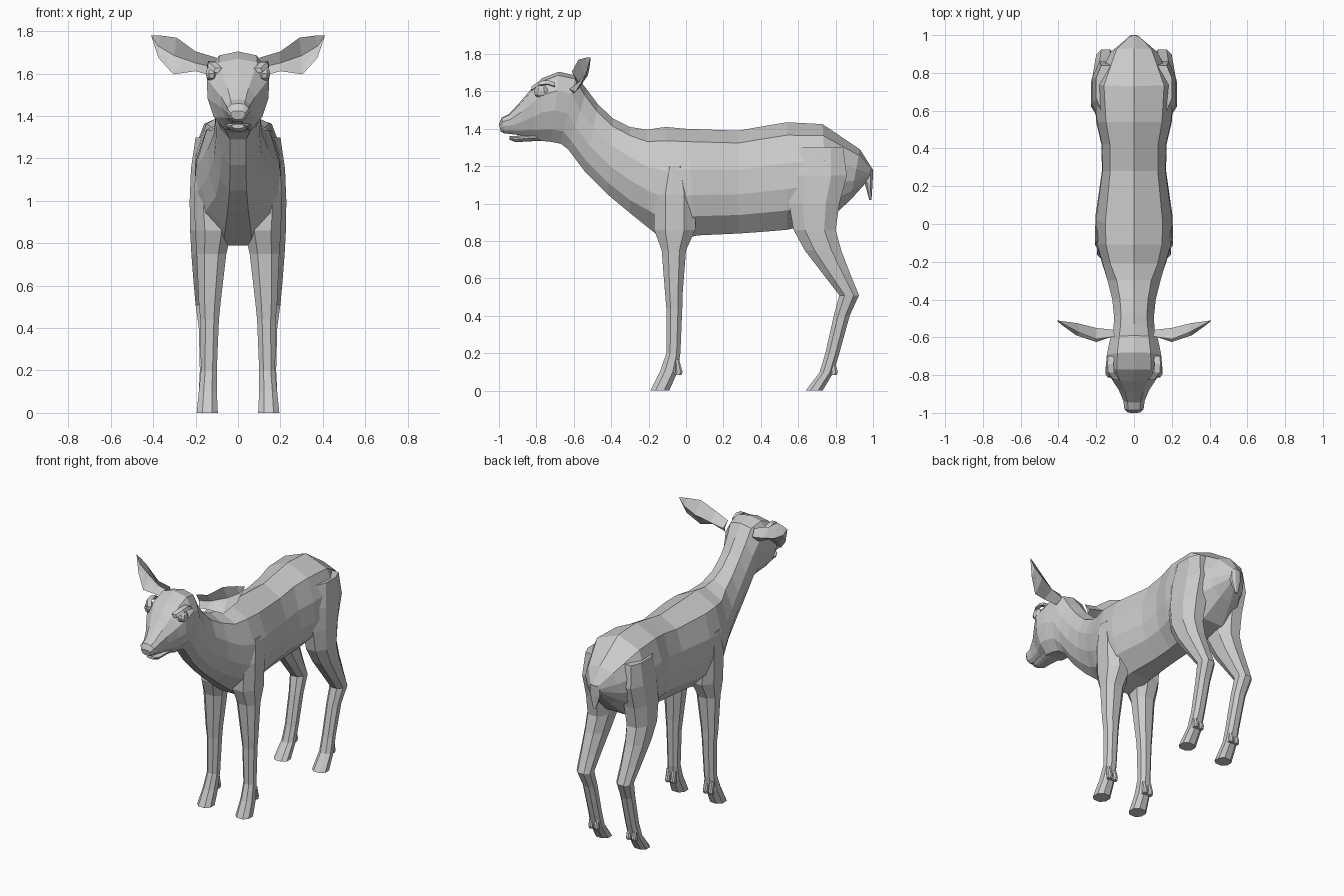
import bpy, bmesh

grey = bpy.data.materials.new("plain grey")
grey.diffuse_color = (0.6, 0.6, 0.6, 1)


def loft(name, rings, mirror=False):
    """Skin a list of equal-length point rings, capped at both ends."""
    bm = bmesh.new()
    vs = [[bm.verts.new(p) for p in r] for r in rings]
    n = len(rings[0])
    for a, b in zip(vs, vs[1:]):
        for i in range(n):
            j = (i + 1) % n
            bm.faces.new((a[i], a[j], b[j], b[i]))
    bm.faces.new(vs[0])
    bm.faces.new(vs[-1][::-1])
    bmesh.ops.remove_doubles(bm, verts=bm.verts[:], dist=0.0005)
    bmesh.ops.recalc_face_normals(bm, faces=bm.faces[:])
    me = bpy.data.meshes.new(name)
    bm.to_mesh(me)
    bm.free()
    me.materials.append(grey)
    ob = bpy.data.objects.new(name, me)
    bpy.context.collection.objects.link(ob)
    if mirror:
        ob.modifiers.new("mirror", 'MIRROR')
    return ob


def section(profile, ty, tz, by, bz, w):
    """Symmetrical ring between a top and a bottom point with half width w."""
    half = [(f * w, ty + (by - ty) * t, tz + (bz - tz) * t) for t, f in profile]
    return half + [(-x, y, z) for x, y, z in half[:0:-1]]


def block(z, y0, y1, x0, x1, c=0.27):
    """Horizontal rectangle with cut corners."""
    dx, dy = (x1 - x0) * c, (y1 - y0) * c
    return [(x0 + dx, y0, z), (x1 - dx, y0, z), (x1, y0 + dy, z), (x1, y1 - dy, z),
            (x1 - dx, y1, z), (x0 + dx, y1, z), (x0, y1 - dy, z), (x0, y0 + dy, z)]


# Body, neck and head: one skin from rump to nose
TRUNK = [(0, 0), (.12, .74), (.38, .98), (.62, 1), (.82, .85), (1, .35)]
NECK = [(0, 0), (.10, .65), (.35, 1), (.62, .98), (.85, .75), (1, .35)]
HEAD = [(0, 0), (.05, .6), (.27, .98), (.55, .96), (.82, .76), (1, .4)]
trunk = [
    (1.0, 1.18, .97, 1.12, .03),
    (.93, 1.29, .88, 1.02, .125),
    (.73, 1.425, .76, .91, .215),
    (.54, 1.435, .54, .86, .20),
    (.42, 1.415, .42, .85, .172),
    (.28, 1.39, .28, .84, .17),
    (.0, 1.40, .06, .83, .205),
    (-.11, 1.41, -.10, .79, .20),
    (-.21, 1.395, -.2, .87, .17)]
neck = [
    (-.30, 1.41, -.30, .95, .14),
    (-.39, 1.455, -.42, 1.05, .115),
    (-.47, 1.53, -.54, 1.17, .105),
    (-.53, 1.61, -.63, 1.29, .11)]
head = [
    (-.59, 1.685, -.67, 1.32, .13),
    (-.68, 1.705, -.72, 1.33, .147),
    (-.77, 1.67, -.77, 1.335, .15),
    (-.83, 1.61, -.80, 1.345, .12),
    (-.89, 1.54, -.85, 1.36, .082),
    (-.945, 1.48, -.92, 1.37, .057),
    (-.985, 1.46, -.97, 1.375, .052),
    (-1.0, 1.425, -.99, 1.385, .035)]
loft("body", [section(p, *s) for p, part in ((TRUNK, trunk), (NECK, neck), (HEAD, head))
              for s in part])

# Lower jaw
loft("jaw", [section(HEAD, y, t, y, b, w) for y, t, b, w in (
    (-.76, 1.375, 1.335, .07), (-.84, 1.37, 1.333, .055),
    (-.91, 1.362, 1.328, .045), (-.945, 1.362, 1.342, .03))])

# Legs
loft("front_leg", [block(*s) for s in (
    (0, -.19, -.09, .095, .195),
    (.10, -.14, -.045, .10, .185),
    (.20, -.105, -.03, .10, .175),
    (.44, -.105, -.02, .09, .178),
    (.52, -.112, -.018, .082, .185),
    (.75, -.13, .0, .055, .195),
    (.86, -.17, .05, .03, .203),
    (1.05, -.17, .05, .06, .207),
    (1.2, -.12, .0, .10, .195))], True)
loft("hind_leg", [block(*s) for s in (
    (0, .64, .73, .095, .195),
    (.10, .715, .79, .10, .185),
    (.20, .745, .82, .10, .18),
    (.40, .79, .875, .10, .185),
    (.51, .82, .925, .10, .20),
    (.62, .735, .88, .095, .21),
    (.75, .635, .83, .085, .22),
    (.86, .575, .80, .07, .226),
    (1.0, .55, .82, .06, .228),
    (1.15, .55, .86, .08, .222),
    (1.3, .60, .84, .10, .20))], True)

# Dewclaws, two behind each foot
for name, y in (("front_dewclaw", -.05), ("hind_dewclaw", .78)):
    for side, x in (("inner", .108), ("outer", .148)):
        loft(f"{name}_{side}", [block(z, y - .01, y + d, x, x + .03) for z, d in (
            (.085, .025), (.10, .032), (.17, .012))], True)

# Cupped ears: upper edge, inner fold, lower edge, outer fold
ear = []
for up, low, back, depth in (
        ((.10, -.595, 1.675), (.125, -.60, 1.59), (.11, -.56, 1.63), .02),
        ((.20, -.61, 1.705), (.20, -.625, 1.612), (.20, -.55, 1.65), .025),
        ((.29, -.575, 1.77), (.305, -.59, 1.597), (.30, -.525, 1.685), .015),
        ((.365, -.535, 1.78), (.375, -.54, 1.675), (.375, -.515, 1.73), .008),
        ((.408, -.512, 1.78), (.409, -.512, 1.778), (.41, -.51, 1.779), .001)):
    ear.append([up, (back[0], back[1] - depth, back[2]), low, back])
loft("ear", ear, True)

# Eyes and brows
loft("eye", [block(z, -.775 - r, -.775 + r, .10, x) for z, r, x in (
    (1.565, .015, .135), (1.58, .033, .148), (1.60, .038, .152),
    (1.62, .03, .148), (1.632, .015, .138))], True)
loft("brow", [[(x, y, z - .012), (x + .02, y, z - .008), (x + .012, y, z + .012), (x - .02, y, z + .012)]
              for x, y, z in ((.095, -.825, 1.615), (.125, -.785, 1.643),
                              (.128, -.74, 1.648), (.125, -.70, 1.635))], True)

# Tail
loft("tail", [block(*s) for s in (
    (1.18, .95, 1.0, -.035, .035),
    (1.11, .955, .998, -.035, .035),
    (1.02, .98, .992, -.01, .01))])
